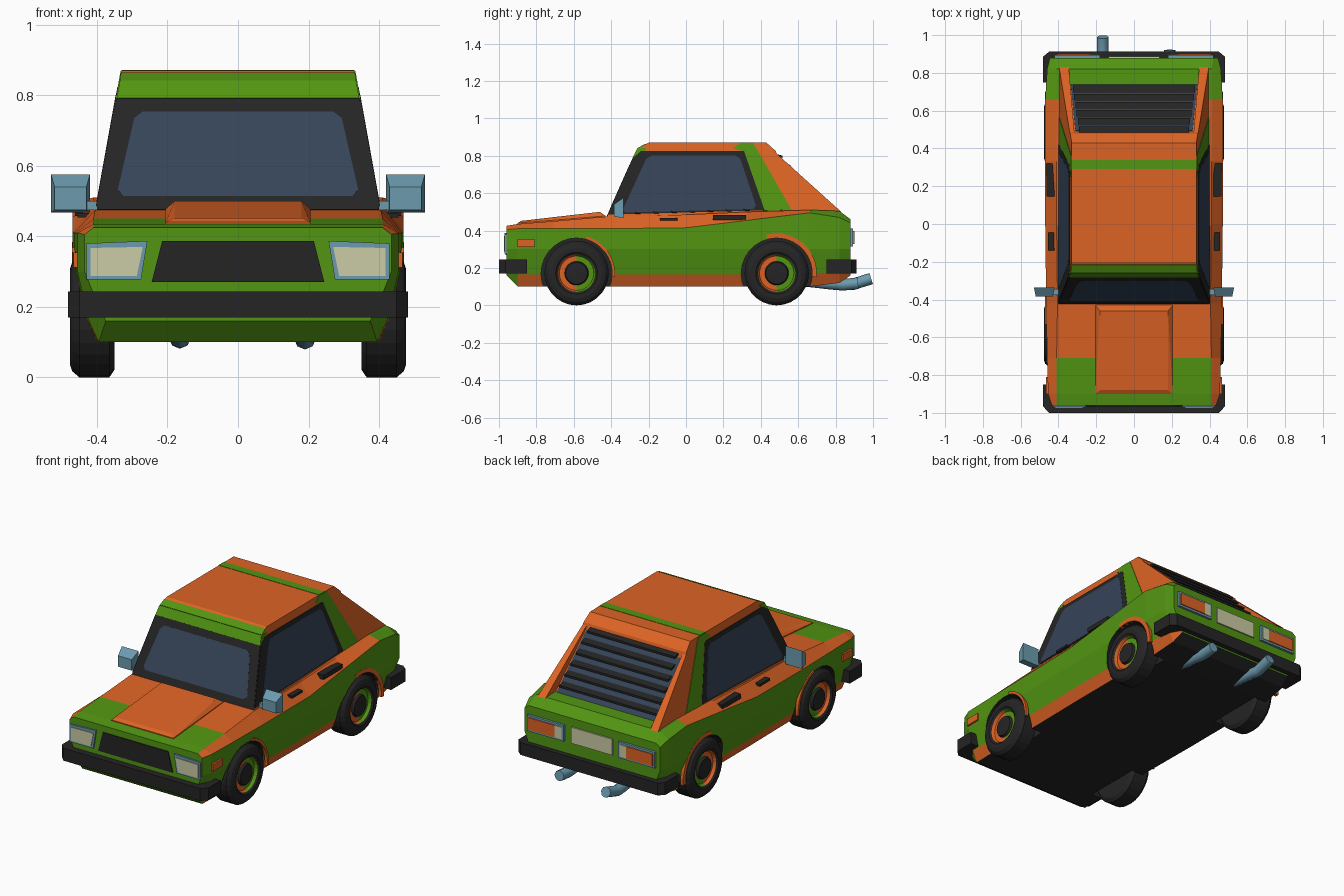
import bpy, bmesh, math
from mathutils import Vector
from itertools import product

if "Cube" in bpy.data.objects:
    bpy.data.objects.remove(bpy.data.objects["Cube"])


def material(name, rgb):
    m = bpy.data.materials.new(name)
    m.diffuse_color = (*rgb, 1)
    m.use_nodes = True
    m.node_tree.nodes["Principled BSDF"].inputs["Base Color"].default_value = m.diffuse_color
    return m


GREEN = material("green paint", (0.085, 0.30, 0.006))
ORANGE = material("orange paint", (0.72, 0.125, 0.018))
BLACK = material("black trim", (0.018, 0.018, 0.018))
GLASS = material("dark blue glass", (0.036, 0.058, 0.10))
STEEL = material("blue grey metal", (0.15, 0.33, 0.43))
CREAM = material("cream lamp", (0.60, 0.60, 0.38))


def finish(name, bm, *mats):
    bmesh.ops.recalc_face_normals(bm, faces=bm.faces[:])
    me = bpy.data.meshes.new(name)
    bm.to_mesh(me)
    bm.free()
    for m in mats:
        me.materials.append(m)
    ob = bpy.data.objects.new(name, me)
    bpy.context.collection.objects.link(ob)
    return ob


def hull(name, pts, mat, mirror=False):
    bm = bmesh.new()
    for s in ((1, -1) if mirror else (1,)):
        vs = [bm.verts.new((x * s, y, z)) for x, y, z in pts]
        bmesh.ops.convex_hull(bm, input=vs)
    bmesh.ops.dissolve_limit(bm, angle_limit=0.01, verts=bm.verts[:], edges=bm.edges[:])
    return finish(name, bm, mat)


def box(name, xs, ys, zs, mat, mirror=False):
    return hull(name, list(product(xs, ys, zs)), mat, mirror)


def plate(name, pts, t, mat, mirror=False, cut=0):
    """Flat panel of half thickness t, with optional clipped corners."""
    pts = [Vector(p) for p in pts]
    if cut:
        n = len(pts)
        pts = [p + (q - p).normalized() * cut for i, p in enumerate(pts)
               for q in (pts[i - 1], pts[(i + 1) % n])]
    bm = bmesh.new()
    for s in ((1, -1) if mirror else (1,)):
        f = bm.faces.new([bm.verts.new((p.x * s, p.y, p.z)) for p in pts])
        f.normal_update()
        n = f.normal.copy()
        bmesh.ops.translate(bm, verts=f.verts[:], vec=-n * t)
        r = bmesh.ops.extrude_face_region(bm, geom=[f], use_keep_orig=True)
        bmesh.ops.translate(bm, vec=n * 2 * t,
                            verts=[v for v in r["geom"] if isinstance(v, bmesh.types.BMVert)])
    return finish(name, bm, mat)


# Lower body: lofted sections (y, bottom z, shoulder x, shoulder z, top x, top z)
SECTIONS = [(-.96, .16, .435, .405, .41, .425), (-.90, .10, .455, .41, .41, .435),
            (-.71, .10, .46, .41, .41, .45), (-.42, .10, .465, .41, .405, .475),
            (0, .10, .47, .415, .41, .485), (.33, .10, .47, .455, .41, .50),
            (.66, .10, .47, .495, .41, .51), (.82, .12, .46, .47, .41, .505),
            (.88, .16, .445, .44, .42, .46)]
bm = bmesh.new()
rings = []
for y, zb, x3, z3, x4, z4 in SECTIONS:
    half = [(x3 - .06, zb), (x3 - .03, zb + .065), (x3, .30), (x3, z3), (x4, z4)]
    ring = half + [(-x, z) for x, z in reversed(half)]
    rings.append([bm.verts.new((x, y, z)) for x, z in ring])
for i, (a, b) in enumerate(zip(rings, rings[1:])):
    for k in range(10):
        f = bm.faces.new((a[k], a[(k + 1) % 10], b[(k + 1) % 10], b[k]))
        strip = k if k in (4, 9) else min(k, 8 - k)
        if strip == 9:
            f.material_index = 0 if i == 0 else 2
        elif strip == 0:
            f.material_index = 0 if i == 0 else 1
        elif strip == 3:
            f.material_index = 1 if i < 6 else 0
        elif strip == 4:
            f.material_index = 1 if 2 <= i < 6 else 0
bm.faces.new(rings[0])
bm.faces.new(rings[-1])
body = finish("lower_body", bm, GREEN, ORANGE, BLACK)

# Wheel arches cut from the body
WHEEL_Y = (-.585, .485)
N = 28


def lathe(bm, cx, cy, cz, side, profile, index):
    loops = [[bm.verts.new((side * (cx + x), cy + r * math.cos(2 * math.pi * j / N),
                            cz + r * math.sin(2 * math.pi * j / N))) for j in range(N)]
             for x, r in profile]
    for i, (a, b) in enumerate(zip(loops, loops[1:])):
        for j in range(N):
            f = bm.faces.new((a[j], a[(j + 1) % N], b[(j + 1) % N], b[j]))
            f.material_index = index(i, j)
    bm.faces.new(loops[0])
    bm.faces.new(loops[-1])


bm = bmesh.new()
for wy, s in product(WHEEL_Y, (1, -1)):
    lathe(bm, 0, wy, .17, s, [(.33, .19), (.60, .19)], lambda i, j: 0)
cutter = finish("arch_cutter", bm, BLACK)
cutter.hide_render = True
mod = body.modifiers.new("arches", 'BOOLEAN')
mod.operation, mod.solver, mod.object = 'DIFFERENCE', 'EXACT', cutter
mod.material_mode = 'TRANSFER'
bpy.context.view_layer.objects.active = body
bpy.ops.object.modifier_apply(modifier=mod.name)
bpy.data.objects.remove(cutter)

# Arch lips
for name, wy, a0, a1, r1 in (("front_arch_lip", WHEEL_Y[0], -5, 75, .205),
                             ("rear_arch_lip", WHEEL_Y[1], -5, 105, .215)):
    angs = [math.radians(a0 + (a1 - a0) * i / 10) for i in range(11)]
    arc = [(.462, wy + .19 * math.cos(a), .17 + .19 * math.sin(a)) for a in angs]
    arc += [(.462, wy + r1 * math.cos(a), .17 + r1 * math.sin(a)) for a in reversed(angs)]
    plate(name, arc, .009, ORANGE, True)

# Wheels: black tyre and hub, two-tone recessed rim
TYRE = [(.35, .15), (.365, .172), (.45, .172), (.47, .155), (.477, .135), (.477, .112),
        (.468, .10), (.452, .092), (.452, .064), (.466, .058), (.468, .03)]
for label, wy in zip(("front", "rear"), WHEEL_Y):
    bm = bmesh.new()
    for s in (1, -1):
        lathe(bm, 0, wy, .172, s, TYRE,
              lambda i, j: 0 if i not in (6, 7) else (1 if N // 4 <= j < 3 * N // 4 else 2))
    finish(label + "_wheels", bm, BLACK, ORANGE, GREEN)


# Cabin: side profile with inward-leaning sides
def wall(z):
    return .40 - .18 * (z - .48)


PROFILE = [(-.42, .45), (-.42, .475), (-.28, .79), (-.255, .84), (-.2, .87), (.43, .87),
           (.48, .825), (.49, .79), (.74, .50), (.74, .45)]
bm = bmesh.new()
left, right = [[bm.verts.new((s * wall(z), y, z)) for y, z in PROFILE] for s in (-1, 1)]
for i in range(len(PROFILE)):
    k = (i + 1) % len(PROFILE)
    bm.faces.new((left[i], left[k], right[k], right[i]))
bm.faces.new(left)
bm.faces.new(right)
finish("cabin", bm, ORANGE)


def side(pts):
    return [(wall(z), y, z) for y, z in pts]


def windscreen(z, x):
    return (x, -.42 + (z - .475) * .14 / .315, z)


# Side windows and painted pillars
plate("rear_pillar_stripe", side([(.25, .84), (.29, .868), (.36, .868), (.565, .51), (.41, .505), (.31, .82)]),
      .003, GREEN, True)
plate("front_pillar_corner", side([(-.28, .79), (-.255, .84), (-.21, .84), (-.24, .79)]), .003, GREEN, True)
plate("side_window_frame", side([(-.418, .485), (-.28, .79), (-.24, .825), (.31, .825), (.42, .508)]),
      .004, BLACK, True)
plate("side_window_glass", side([(-.345, .495), (-.205, .80), (.285, .80), (.38, .515)]),
      .0047, GLASS, True, .02)

# Windscreen, header and roof stripe
plate("windscreen_frame", [windscreen(.475, -.40), windscreen(.475, .40), windscreen(.79, .344),
                           windscreen(.79, -.344)], .004, BLACK)
plate("windscreen_glass", [windscreen(.513, -.345), windscreen(.513, .345), windscreen(.752, .29),
                           windscreen(.752, -.29)], .0048, GLASS, cut=.02)
plate("roof_header", [(-.344, -.28, .79), (.344, -.28, .79), (.335, -.255, .84), (-.335, -.255, .84)],
      .004, GREEN)
plate("roof_header_top", [(-.335, -.255, .84), (.335, -.255, .84), (.332, -.215, .862), (-.332, -.215, .862)],
      .003, GREEN)
plate("roof_stripe", [(-.33, .29, .87), (.33, .29, .87), (.33, .34, .87), (-.33, .34, .87)], .002, GREEN)

# Rear hatch: buttresses, glass and louvres
outer = [(.42, .87), (.83, .50), (.5, .48), (.4, .80)]
hull("rear_buttress", side(outer) + [(.31 + (.87 - z) * .095, y, z) for y, z in outer], ORANGE, True)
plate("hatch_glass", [(-.31, .492, .788), (.31, .492, .788), (.335, .738, .502), (-.335, .738, .502)],
      .004, GLASS)
for i in range(6):
    t = i / 5
    y, z, w = .497 + .215 * t, .80 - .25 * t, .29 + .033 * t
    hull(f"louvre_{i + 1}", [(sx * w, y + dy, z + dz) for sx in (-1, 1)
                             for dy, dz in ((-.018, -.002), (-.018, .010), (.020, -.012), (.020, 0))], BLACK)

# Bonnet scoop
hull("bonnet_scoop", [(s * x, y, z) for s in (1, -1) for x, y, z in
                      ((.205, -.90, .425), (.205, -.43, .46), (.205, -.90, .44), (.205, -.43, .478),
                       (.18, -.88, .452), (.18, -.46, .50))], ORANGE)

# Bumpers
for name, pts in (("front_bumper", [(.45, -1.0), (.482, -.965), (.482, -.85)]),
                  ("rear_bumper", [(.45, .912), (.482, .885), (.482, .75)])):
    hull(name, [(s * x, y, z) for s in (1, -1) for x, y in pts for z in (.17, .244)], BLACK)

# Grille and headlights
plate("grille", [(-.245, -.96, .27), (.245, -.96, .27), (.215, -.96, .387), (-.215, -.96, .387)], .005, BLACK)


def lamp(name, y, xz, t, mat):
    plate(name, [(x, y, z) for x, z in xz], t, mat, True)


lamp("headlight_frame", -.96, [(.275, .277), (.43, .277), (.43, .38), (.257, .387)], .01, STEEL)
lamp("headlight", -.96, [(.287, .287), (.418, .287), (.418, .367), (.27, .370)], .014, CREAM)

# Tail lamps and rear plate
lamp("tail_lamp_frame", .88, [(.18, .315), (.42, .315), (.42, .41), (.18, .41)], .014, STEEL)
lamp("tail_lamp", .88, [(.235, .327), (.408, .327), (.408, .398), (.235, .398)], .02, ORANGE)
lamp("reversing_lamp", .88, [(.192, .327), (.235, .327), (.235, .398), (.192, .398)], .018, CREAM)
box("rear_plate", (-.135, .135), (.87, .888), (.315, .41), CREAM)

# Side markers and handles
box("side_marker", (.44, .467), (-.90, -.81), (.312, .354), ORANGE, True)
box("front_handle", (.42, .455), (-.14, -.045), (.453, .466), BLACK, True)
box("rear_handle", (.42, .462), (.145, .32), (.457, .484), BLACK, True)

# Door mirrors
hull("door_mirror", [(x, -.335, z) for x in (.42, .53) for z in (.467, .575)] +
     [(x, -.385, z) for x in (.43, .52) for z in (.475, .54)], STEEL, True)
box("mirror_stalk", (.385, .43), (-.375, -.345), (.475, .50), STEEL, True)

# Exhaust pipes, widening to the tip
for name, x, path in (
        ("left_exhaust", -.165, [(.55, .125, .3), (.84, .115, 1), (.89, .112, 1), (.99, .143, 1)]),
        ("right_exhaust", .19, [(.50, .125, .3), (.78, .115, 1), (.84, .11, 1), (.92, .118, 1)])):
    cu = bpy.data.curves.new(name, 'CURVE')
    cu.dimensions, cu.bevel_depth, cu.bevel_resolution, cu.use_fill_caps = '3D', .031, 2, True
    sp = cu.splines.new('POLY')
    sp.points.add(len(path) - 1)
    for p, (y, z, r) in zip(sp.points, path):
        p.co, p.radius = (x, y, z, 1), r
    cu.materials.append(STEEL)
    ob = bpy.data.objects.new(name, cu)
    bpy.context.collection.objects.link(ob)
    bpy.ops.object.select_all(action='DESELECT')
    ob.select_set(True)
    bpy.context.view_layer.objects.active = ob
    bpy.ops.object.convert(target='MESH')
